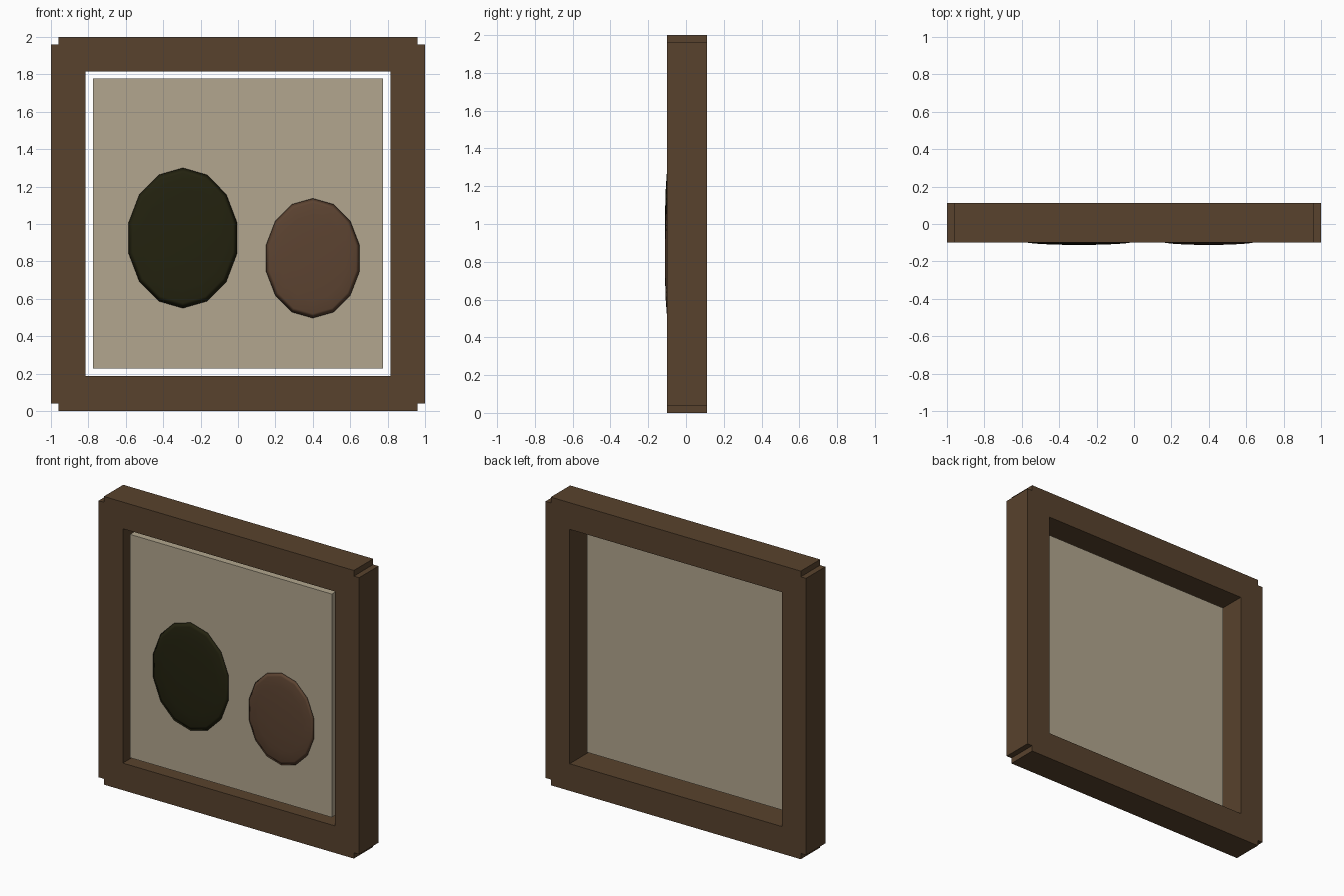
import bpy
import bmesh
from mathutils import Matrix

if "Cube" in bpy.data.objects:
    bpy.data.objects.remove(bpy.data.objects["Cube"])


def material(name, rgb):
    """Flat material from 0-255 sRGB values, stored as linear."""
    def lin(c):
        c /= 255
        return c / 12.92 if c <= 0.04045 else ((c + 0.055) / 1.055) ** 2.4
    m = bpy.data.materials.new(name)
    m.diffuse_color = (*[lin(c) for c in rgb], 1)
    m.use_nodes = True
    m.node_tree.nodes["Principled BSDF"].inputs["Base Color"].default_value = m.diffuse_color
    return m


wood = material("dark_wood", (88, 66, 45))
board = material("beige_board", (178, 166, 142))
olive = material("dark_olive", (35, 34, 15))
brown = material("warm_brown", (92, 67, 49))


def finish(name, bm, mat):
    me = bpy.data.meshes.new(name)
    bm.to_mesh(me)
    bm.free()
    me.materials.append(mat)
    ob = bpy.data.objects.new(name, me)
    bpy.context.collection.objects.link(ob)
    return ob


def box(name, x, y, z, mat):
    """Box from (min, max) ranges."""
    bm = bmesh.new()
    size = [r[1] - r[0] for r in (x, y, z)]
    mid = [(r[1] + r[0]) / 2 for r in (x, y, z)]
    bmesh.ops.create_cube(bm, size=1, matrix=Matrix.Translation(mid) @ Matrix.Diagonal((*size, 1)))
    return finish(name, bm, mat)


def disc(name, x, z, rx, rz, mat):
    """Flattened 14-sided ellipsoid facing the front, with a vertex at the top."""
    bm = bmesh.new()
    bmesh.ops.create_uvsphere(bm, u_segments=14, v_segments=8, radius=1)
    # Turn the poles to face front and back
    bmesh.ops.rotate(bm, verts=bm.verts, matrix=Matrix(((1, 0, 0), (0, 0, -1), (0, 1, 0))))
    # Keep a vertex at the top whichever way the segments start
    if max(v.co.z for v in bm.verts) < 0.99:
        bmesh.ops.rotate(bm, verts=bm.verts, matrix=Matrix(((0, 0, 1), (0, 1, 0), (-1, 0, 0))))
    bmesh.ops.scale(bm, verts=bm.verts, vec=(rx, 0.017, rz))
    bmesh.ops.translate(bm, verts=bm.verts, vec=(x, -0.095, z))
    for f in bm.faces:
        f.smooth = True
    return finish(name, bm, mat)


# Frame: two stiles and two rails, with small notches at the outer corners
DEPTH = (-0.10, 0.112)
box("left_stile", (-1, -0.815), DEPTH, (0.04, 1.96), wood)
box("right_stile", (0.815, 1), DEPTH, (0.04, 1.96), wood)
box("bottom_rail", (-0.96, 0.96), DEPTH, (0, 0.188), wood)
box("top_rail", (-0.96, 0.96), DEPTH, (1.815, 2), wood)

# Backing board, with a narrow gap to the frame
box("board", (-0.775, 0.775), (-0.078, -0.02), (0.228, 1.778), board)

# Two painted blobs on the board
disc("large_blob", -0.295, 0.925, 0.297, 0.375, olive)
disc("small_blob", 0.40, 0.817, 0.256, 0.32, brown)
